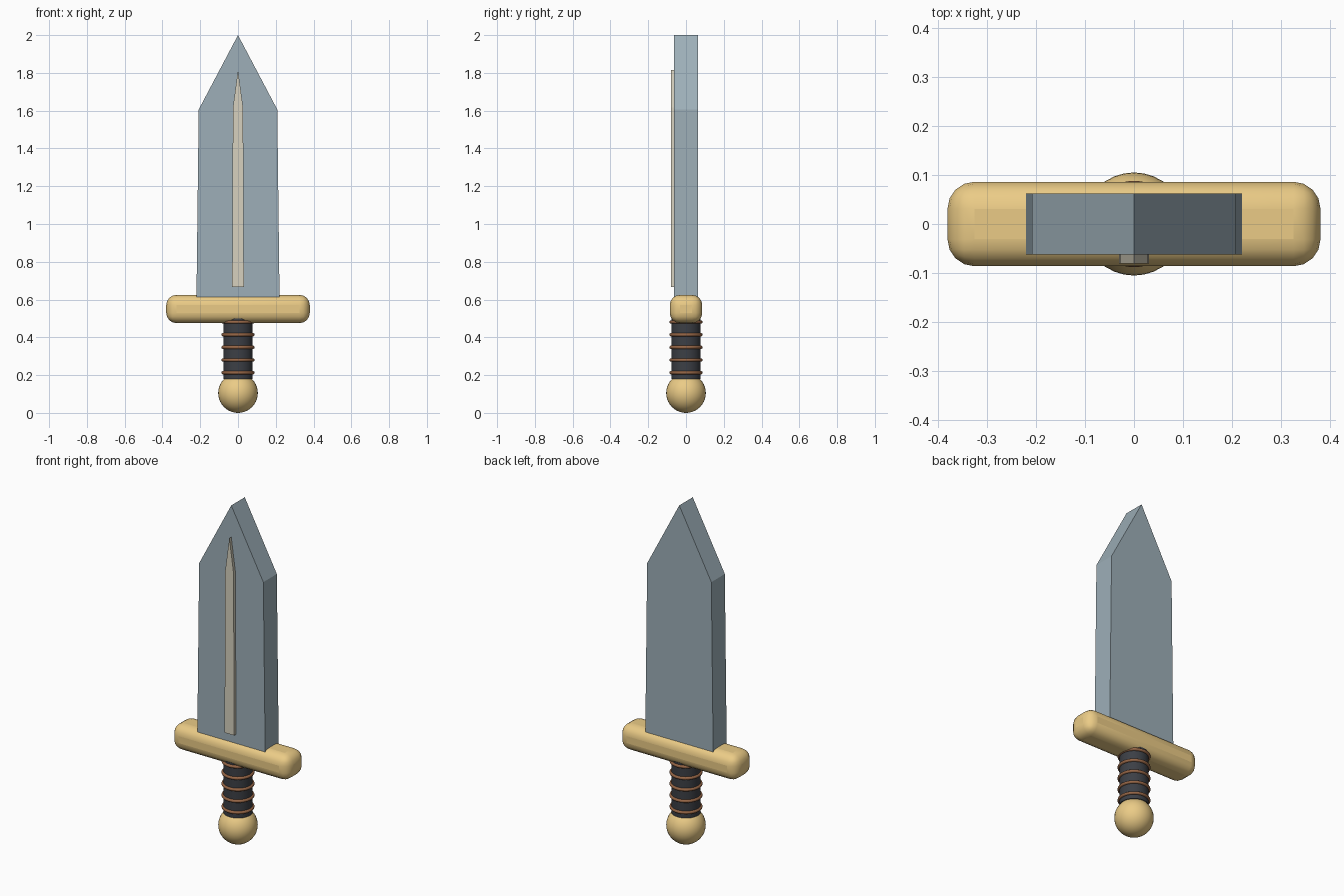
import bpy, bmesh, math

if "Cube" in bpy.data.objects:
    bpy.data.objects.remove(bpy.data.objects["Cube"])


def material(name, rgb):
    m = bpy.data.materials.new(name)
    m.diffuse_color = (*rgb, 1)
    m.use_nodes = True
    m.node_tree.nodes["Principled BSDF"].inputs["Base Color"].default_value = m.diffuse_color
    return m


gold = material("gold", (0.83, 0.60, 0.24))
steel = material("steel", (0.34, 0.43, 0.48))
pale = material("pale_steel", (0.68, 0.64, 0.52))
leather = material("leather", (0.045, 0.05, 0.06))
copper = material("copper", (0.30, 0.13, 0.06))


def finish(name, mat, smooth=True):
    ob = bpy.context.object
    ob.name = name
    ob.data.materials.append(mat)
    if smooth:
        bpy.ops.object.shade_smooth_by_angle(angle=math.radians(40))
    return ob


def slab(name, half, y0, y1, mat):
    """Extrude a mirrored (x, z) half-outline, ending at the tip, from y0 to y1."""
    outline = half + [(-x, z) for x, z in reversed(half) if x > 0]
    bm = bmesh.new()
    face = bm.faces.new([bm.verts.new((x, y0, z)) for x, z in outline])
    ext = bmesh.ops.extrude_face_region(bm, geom=[face])
    verts = [v for v in ext["geom"] if isinstance(v, bmesh.types.BMVert)]
    bmesh.ops.translate(bm, verts=verts, vec=(0, y1 - y0, 0))
    bmesh.ops.recalc_face_normals(bm, faces=bm.faces)
    me = bpy.data.meshes.new(name)
    bm.to_mesh(me)
    bm.free()
    ob = bpy.data.objects.new(name, me)
    bpy.context.collection.objects.link(ob)
    me.materials.append(mat)


# Blade and the raised strip on its front
slab("blade", [(0.22, 0.60), (0.208, 1.606), (0, 2.0)], -0.0625, 0.0625, steel)
slab("blade_ridge", [(0.031, 0.667), (0.027, 1.617), (0, 1.815)], -0.08, -0.055, pale)

# Rounded crossguard
bpy.ops.mesh.primitive_cube_add(size=1, location=(0, 0, 0.55))
guard = bpy.context.object
guard.scale = (0.76, 0.172, 0.15)
bpy.ops.object.transform_apply(location=False, rotation=False, scale=True)
bevel = guard.modifiers.new("rounding", "BEVEL")
bevel.width = 0.055
bevel.segments = 4
finish("crossguard", gold)

# Grip with wire rings
bpy.ops.mesh.primitive_cylinder_add(vertices=32, radius=0.078, depth=0.32, location=(0, 0, 0.34))
finish("grip", leather)
for i in range(5):
    bpy.ops.mesh.primitive_torus_add(major_segments=40, minor_segments=10, major_radius=0.079,
                                     minor_radius=0.009, location=(0, 0, 0.213 + i * 0.067))
    finish(f"grip_ring_{i + 1}", copper)

# Pommel
bpy.ops.mesh.primitive_uv_sphere_add(segments=32, ring_count=20, radius=0.105, location=(0, 0, 0.105))
finish("pommel", gold)
